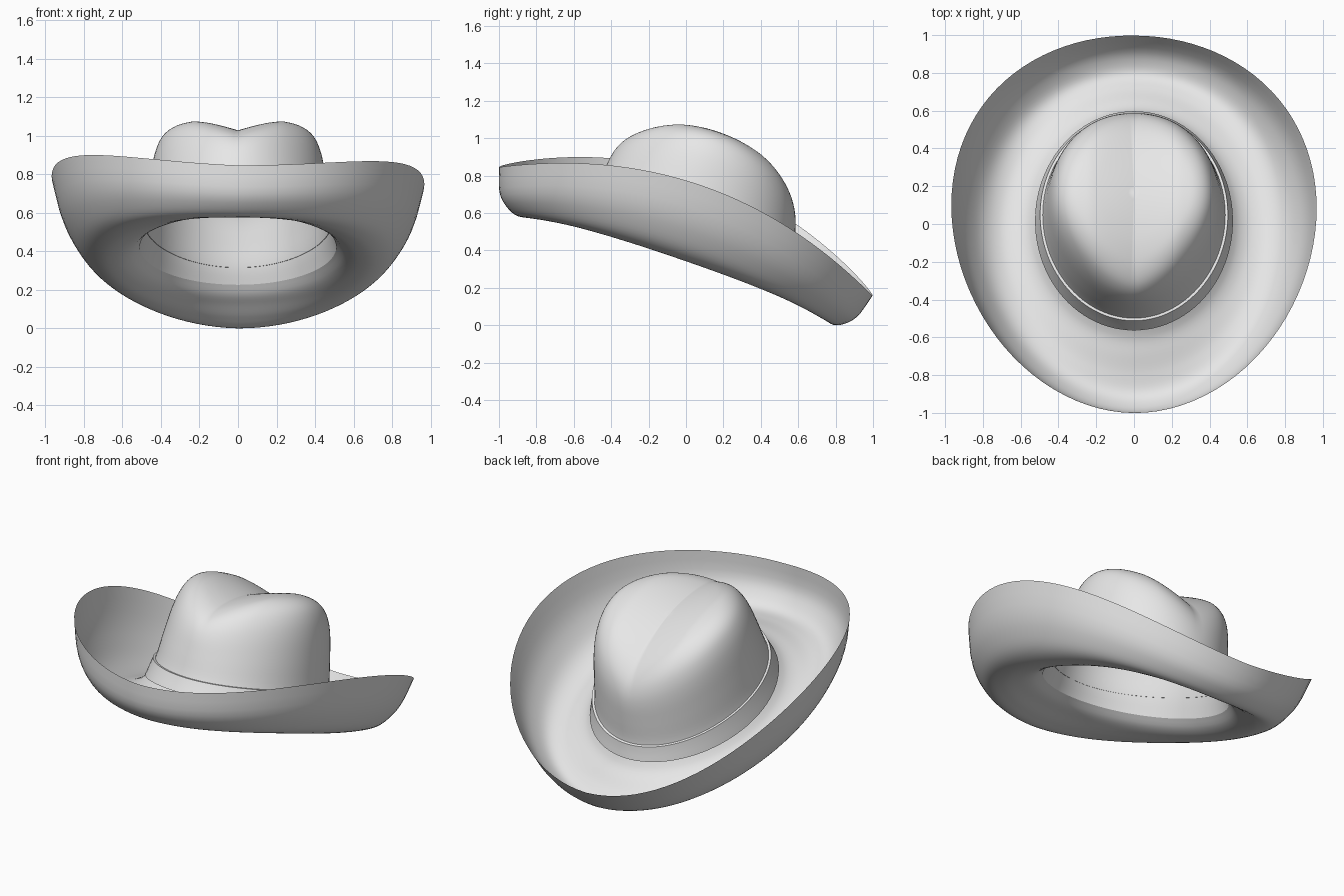
import bpy, bmesh, math
from mathutils import Matrix

if "Cube" in bpy.data.objects:
    bpy.data.objects.remove(bpy.data.objects["Cube"])

SEG = 96                      # points round the hat
TILT = math.radians(-19)      # back of the hat dips down
BASE_Z = 0.40                 # height where crown meets brim

felt = bpy.data.materials.new("grey_felt")
felt.diffuse_color = (0.8, 0.8, 0.8, 1)
felt.use_nodes = True
felt.node_tree.nodes["Principled BSDF"].inputs["Base Color"].default_value = felt.diffuse_color


def spline(pts, u):
    """Smooth curve value through (u, value) points."""
    i = max(k for k in range(len(pts) - 1) if pts[k][0] <= u or k == 0)
    (x0, y0), (x1, y1) = pts[i], pts[i + 1]

    def slope(k):
        a, b = pts[max(k - 1, 0)], pts[min(k + 1, len(pts) - 1)]
        return (b[1] - a[1]) / (b[0] - a[0])
    d = x1 - x0
    t = (u - x0) / d
    return ((2*t**3 - 3*t**2 + 1) * y0 + (t**3 - 2*t**2 + t) * d * slope(i)
            + (3*t**2 - 2*t**3) * y1 + (t**3 - t**2) * d * slope(i + 1))


def loft(name, rings, pole=None):
    """Skin a list of rings, optionally closing on a pole point."""
    bm = bmesh.new()
    loops = [[bm.verts.new(p) for p in ring] for ring in rings]
    for a, b in zip(loops, loops[1:]):
        for i in range(SEG):
            j = (i + 1) % SEG
            bm.faces.new((a[i], a[j], b[j], b[i]))
    if pole:
        tip = bm.verts.new(pole)
        for i in range(SEG):
            bm.faces.new((loops[-1][i], loops[-1][(i + 1) % SEG], tip))
    bm.transform(Matrix.Rotation(TILT, 4, 'X'))
    mesh = bpy.data.meshes.new(name)
    bm.to_mesh(mesh)
    bm.free()
    ob = bpy.data.objects.new(name, mesh)
    bpy.context.collection.objects.link(ob)
    mesh.materials.append(felt)
    bpy.ops.object.select_all(action='DESELECT')
    ob.select_set(True)
    bpy.context.view_layer.objects.active = ob
    bpy.ops.object.shade_smooth_by_angle(angle=math.radians(40))
    return ob


ANGLES = [2 * math.pi * i / SEG for i in range(SEG)]


# Crown: oval wall, narrowed front, domed top with a centre valley
def crown_point(a, r, h, grow=0.0):
    front = max(0.0, -math.sin(a))
    x = (0.51 * r + grow) * math.cos(a) * (1 - 0.25 * h * h * front**2)
    y = -0.12 - 0.04 * h + (0.6 * r + grow) * math.sin(a)
    top = 1.03 - 0.55 * (y + 0.17)**2
    valley = 0.06 * max(0.0, 1 - abs(x) / 0.24)**1.3 * h**4
    return (x, y, BASE_Z + h * (top - BASE_Z) - valley)


# curve parameter -> radius share, height share
RADIUS = [(0, 1), (1, .945), (2, .91), (3, .875), (4, .83), (5, .76),
          (6, .65), (7, .5), (8, .3), (9, .06)]
HEIGHT = [(0, 0), (1, .2), (2, .45), (3, .68), (4, .83), (5, .93),
          (6, .985), (7, 1), (8, 1), (9, 1)]
steps = [k / 4 for k in range(37)]
crown = loft("crown",
             [[crown_point(a, spline(RADIUS, u), spline(HEIGHT, u)) for a in ANGLES]
              for u in steps],
             pole=crown_point(0, 0, 1))

# Band: thin ring round the foot of the crown
band_rows = [(0, 0), (0, .014), (.33, .014), (.66, .014), (.95, .014), (.95, -.002)]
band = loft("band",
            [[crown_point(a, spline(RADIUS, u), spline(HEIGHT, u), g) for a in ANGLES]
             for u, g in band_rows])

# Brim: dips away from the crown, then curls up, highest at the sides
ENDS = [(0, .40), (.1, .36), (.25, .325), (.45, .28), (.65, .255),
        (.82, .295), (.92, .355), (1, .47)]
SIDES = [(0, .40), (.1, .355), (.25, .325), (.45, .325), (.65, .375),
         (.82, .48), (.92, .585), (1, .73)]


def brim_point(a, t):
    c, s = math.cos(a), math.sin(a)
    x = c * (0.51 + t * 0.457)
    y = -0.12 - 0.043 * t + s * (0.6 + t * 0.456)
    z = spline(ENDS, t) * s * s + spline(SIDES, t) * c * c
    return (x, y, z + 0.045 * max(0.0, -c) * t * t)   # left side lifted a little


brim = loft("brim", [[brim_point(a, k / 28) for a in ANGLES] for k in range(29)])

# Stand the hat on the ground
parts = (crown, band, brim)
low = min(v.co.z for ob in parts for v in ob.data.vertices)
for ob in parts:
    ob.data.transform(Matrix.Translation((0, 0, -low)))
